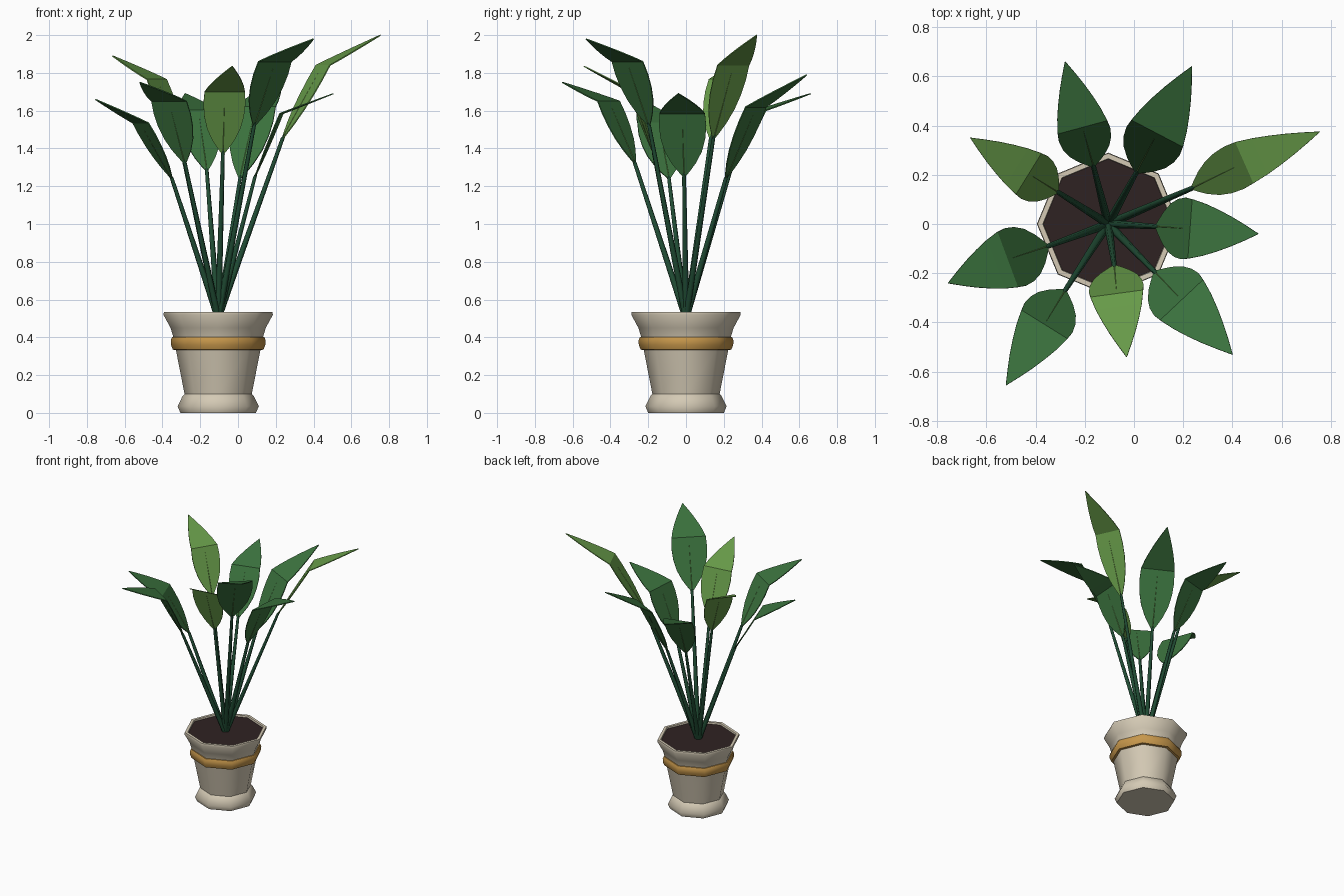
import bpy, bmesh, math
from mathutils import Vector

default_cube = bpy.data.objects.get("Cube")
if default_cube:
    bpy.data.objects.remove(default_cube, do_unlink=True)


def make_material(name, rgb):
    mat = bpy.data.materials.new(name)
    mat.use_nodes = True
    colour = (*rgb, 1)
    mat.diffuse_color = colour
    mat.node_tree.nodes["Principled BSDF"].inputs["Base Color"].default_value = colour
    return mat


CREAM = make_material("cream_clay", (0.66, 0.59, 0.46))
GOLD = make_material("gold_glaze", (0.57, 0.31, 0.07))
SOIL = make_material("dark_soil", (0.028, 0.016, 0.016))
STEM = make_material("stem_green", (0.014, 0.07, 0.033))
DEEP = make_material("deep_green", (0.044, 0.17, 0.048))
LIGHT = make_material("light_green", (0.133, 0.32, 0.065))
RIB = make_material("rib_green", (0.19, 0.36, 0.08))

POT_X = -0.105
ROOT = Vector((POT_X, 0, 0.5))


def finish(name, bm, mat):
    """Turn a bmesh into a named, coloured object."""
    bmesh.ops.recalc_face_normals(bm, faces=bm.faces)
    mesh = bpy.data.meshes.new(name)
    bm.to_mesh(mesh)
    bm.free()
    mesh.materials.append(mat)
    obj = bpy.data.objects.new(name, mesh)
    bpy.context.collection.objects.link(obj)
    return obj


def smooth(obj, degrees):
    bpy.ops.object.select_all(action="DESELECT")
    obj.select_set(True)
    bpy.context.view_layer.objects.active = obj
    bpy.ops.object.shade_smooth_by_angle(angle=math.radians(degrees))


def lathe(name, profile, mat, sides=8):
    """Spin (radius, height) points around the pot axis and cap open ends."""
    bm = bmesh.new()
    rings = []
    for r, z in profile:
        turns = [math.tau * i / sides for i in range(sides)]
        rings.append([bm.verts.new((POT_X + r * math.cos(a), r * math.sin(a), z))
                      for a in turns])
    for low, high in zip(rings, rings[1:]):
        for i in range(sides):
            j = (i + 1) % sides
            bm.faces.new((low[i], low[j], high[j], high[i]))
    bm.faces.new(rings[0])
    bm.faces.new(rings[-1])
    obj = finish(name, bm, mat)
    smooth(obj, 50)


def tube(name, path, radii, mat, sides=6):
    """Tapered straight-segment tube through a few points."""
    bm = bmesh.new()
    axis = (path[-1] - path[0]).normalized()
    side = axis.cross(Vector((0, 0, 1))).normalized()
    other = axis.cross(side)
    rings = []
    for p, r in zip(path, radii):
        turns = [math.tau * i / sides for i in range(sides)]
        rings.append([bm.verts.new(p + r * (side * math.cos(a) + other * math.sin(a)))
                      for a in turns])
    for low, high in zip(rings, rings[1:]):
        for i in range(sides):
            j = (i + 1) % sides
            bm.faces.new((low[i], low[j], high[j], high[i]))
    bm.faces.new(rings[0])
    bm.faces.new(rings[-1])
    smooth(finish(name, bm, mat), 65)


# Outline of a blade: (position along the section, share of the half width)
LOWER = [(0, 0.05), (0.1, 0.28), (0.22, 0.53), (0.4, 0.8), (0.6, 0.96), (0.8, 1.02), (1, 0.98)]
UPPER = [(0.2, 0.86), (0.4, 0.69), (0.6, 0.49), (0.8, 0.26), (1, 0.01)]


def blade(name, base, fold, tip, half, mat):
    """Thin leaf made of two flat sections that meet at a crease."""
    along = tip - base
    across = Vector((-along.y, along.x, 0)).normalized() * half
    rows = [(base.lerp(fold, t), w) for t, w in LOWER]
    rows += [(fold.lerp(tip, t), w) for t, w in UPPER]
    bm = bmesh.new()
    pairs = [(bm.verts.new(p - across * w), bm.verts.new(p + across * w)) for p, w in rows]
    for (a, b), (c, d) in zip(pairs, pairs[1:]):
        bm.faces.new((a, b, d, c))
    obj = finish(name, bm, mat)
    solid = obj.modifiers.new("thickness", "SOLIDIFY")
    solid.thickness = 0.006
    solid.offset = 0


# Pot, band and soil
lathe("pot_body", [(0.2, 0), (0.215, 0.035), (0.188, 0.09), (0.178, 0.1), (0.224, 0.335),
                   (0.237, 0.4), (0.252, 0.45), (0.29, 0.52), (0.287, 0.534),
                   (0.266, 0.534), (0.262, 0.51)], CREAM)
lathe("pot_band", [(0.222, 0.332), (0.24, 0.335), (0.25, 0.36), (0.251, 0.385),
                   (0.244, 0.402), (0.225, 0.404)], GOLD)
lathe("soil", [(0.25, 0.49), (0.265, 0.522)], SOIL)

# Leaves: blade base, crease centre, tip, half width, colour
LEAVES = [
    ((0.235, 0.145, 1.45), (0.45, 0.25, 1.84), (0.755, 0.375, 2.0), 0.093, LIGHT),
    ((0.09, -0.01, 1.25), (0.23, -0.02, 1.585), (0.505, -0.04, 1.69), 0.123, DEEP),
    ((0.085, -0.195, 1.52), (0.195, -0.31, 1.86), (0.4, -0.53, 1.98), 0.122, DEEP),
    ((0.01, 0.21, 1.24), (0.095, 0.37, 1.62), (0.235, 0.64, 1.79), 0.12, DEEP),
    ((-0.165, 0.235, 1.28), (-0.21, 0.395, 1.6), (-0.28, 0.66, 1.69), 0.106, DEEP),
    ((-0.31, 0.13, 1.45), (-0.43, 0.205, 1.765), (-0.665, 0.35, 1.89), 0.1, LIGHT),
    ((-0.35, -0.09, 1.24), (-0.515, -0.145, 1.535), (-0.755, -0.24, 1.66), 0.122, DEEP),
    ((-0.28, -0.27, 1.32), (-0.365, -0.41, 1.65), (-0.52, -0.655, 1.75), 0.112, DEEP),
    ((-0.08, -0.17, 1.37), (-0.07, -0.285, 1.7), (-0.03, -0.54, 1.835), 0.11, LIGHT),
]
for n, (base, fold, tip, half, mat) in enumerate(LEAVES, 1):
    base, fold, tip = Vector(base), Vector(fold), Vector(tip)
    blade(f"leaf_{n}", base, fold, tip, half, mat)
    tube(f"stem_{n}", [ROOT, base, base.lerp(fold, 0.06)], [0.018, 0.01, 0.005], STEM)
    tube(f"leaf_rib_{n}", [base, base.lerp(fold, 0.9)], [0.005, 0.0032], RIB, 4)
